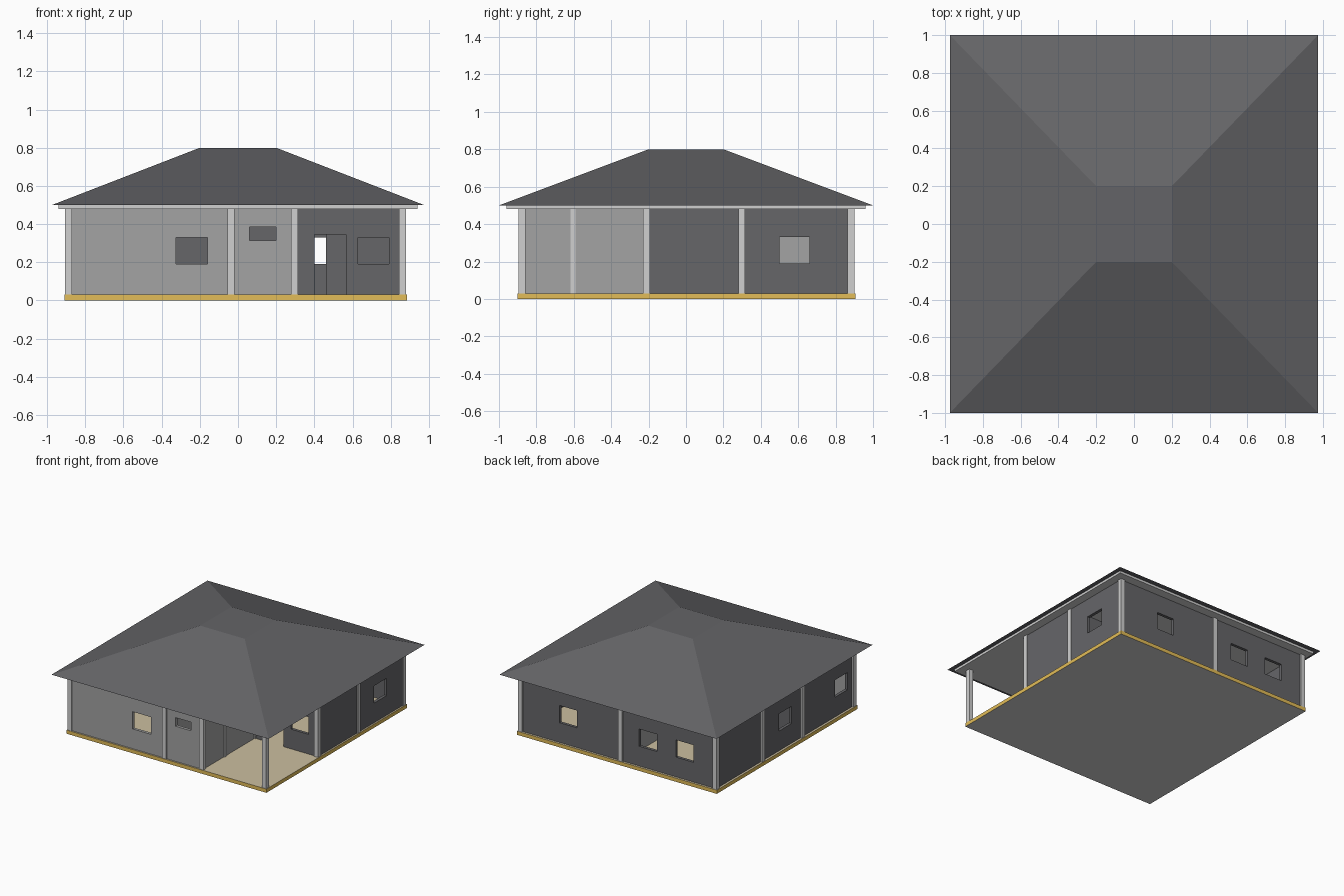
import bpy, bmesh
from mathutils import Vector

if "Cube" in bpy.data.objects:
    bpy.data.objects.remove(bpy.data.objects["Cube"])


def mat(name, r, g, b):
    m = bpy.data.materials.new(name)
    lin = [((c / 255 + 0.055) / 1.055) ** 2.4 for c in (r, g, b)]
    m.diffuse_color = (*lin, 1)
    m.use_nodes = True
    m.node_tree.nodes["Principled BSDF"].inputs["Base Color"].default_value = m.diffuse_color
    return m


ROOF = mat("slate_grey", 100, 100, 103)
DARK = mat("dark_grey_wall", 102, 102, 105)
LIGHT = mat("mid_grey_wall", 163, 163, 163)
POST = mat("pale_grey_trim", 208, 208, 208)
GOLD = mat("ochre_edge", 226, 188, 88)
FLOOR = mat("tan_floor", 204, 191, 160)
UNDER = mat("pale_underside", 208, 208, 208)


def finish(name, bm, *mats):
    bmesh.ops.recalc_face_normals(bm, faces=bm.faces[:])
    me = bpy.data.meshes.new(name)
    bm.to_mesh(me)
    bm.free()
    for m in mats:
        me.materials.append(m)
    ob = bpy.data.objects.new(name, me)
    bpy.context.scene.collection.objects.link(ob)
    return ob


def box(name, x0, x1, y0, y1, z0, z1, *mats):
    bm = bmesh.new()
    bmesh.ops.create_cube(bm, size=1)
    for v in bm.verts:
        v.co = Vector((x1 if v.co.x > 0 else x0,
                       y1 if v.co.y > 0 else y0,
                       z1 if v.co.z > 0 else z0))
    return finish(name, bm, *mats)


FLOOR_Z, TOP_Z = 0.03, 0.48
T = 0.024  # wall thickness


def wall(name, axis, pos, a0, a1, m, holes=()):
    """Wall along an axis, centred on pos; holes are (start, end, bottom, top)."""
    us = sorted({a0, a1, *[h[0] for h in holes], *[h[1] for h in holes]})
    zs = sorted({FLOOR_Z, TOP_Z, *[h[2] for h in holes], *[h[3] for h in holes]})
    bm = bmesh.new()

    def pt(u, z):
        return (u, pos - T / 2, z) if axis == "x" else (pos - T / 2, u, z)

    grid = [[bm.verts.new(pt(u, z)) for z in zs] for u in us]
    for i in range(len(us) - 1):
        for j in range(len(zs) - 1):
            cu, cz = (us[i] + us[i + 1]) / 2, (zs[j] + zs[j + 1]) / 2
            if any(h[0] < cu < h[1] and h[2] < cz < h[3] for h in holes):
                continue
            bm.faces.new((grid[i][j], grid[i + 1][j], grid[i + 1][j + 1], grid[i][j + 1]))
    ext = bmesh.ops.extrude_face_region(bm, geom=bm.faces[:], use_keep_orig=True)
    off = Vector((0, T, 0)) if axis == "x" else Vector((T, 0, 0))
    for g in ext["geom"]:
        if isinstance(g, bmesh.types.BMVert):
            g.co += off
    loose = [v for v in bm.verts if not v.link_faces]
    bmesh.ops.delete(bm, geom=loose, context="VERTS")
    return finish(name, bm, m)


def window(a, b):
    return (a, b, 0.19, 0.33)


# Base slab: ochre edge, tan floor, pale underside
base = box("base_slab", -0.91, 0.885, -0.90, 0.905, 0, FLOOR_Z, GOLD, FLOOR, UNDER)
for p in base.data.polygons:
    p.material_index = 1 if p.normal.z > 0.5 else 2 if p.normal.z < -0.5 else 0

# Outer walls
wall("front_wall", "x", -0.875, -0.875, 0.29, LIGHT,
     [window(-0.325, -0.16), (0.06, 0.20, 0.315, 0.385)])
wall("back_wall", "x", 0.875, -0.875, 0.855, DARK,
     [window(-0.69, -0.53), window(-0.36, -0.20), window(0.36, 0.515)])
wall("left_wall", "y", -0.88, -0.875, 0.875, DARK,
     [window(-0.80, -0.64), window(-0.08, 0.08)])
wall("right_wall", "y", 0.86, -0.21, 0.875, DARK, [window(0.50, 0.66)])

# Porch walls
wall("porch_side_wall", "y", 0.295, -0.875, -0.21, LIGHT)
wall("middle_wall", "x", -0.21, -0.87, 0.855, DARK,
     [(0.40, 0.565, FLOOR_Z, 0.345), window(0.63, 0.79)])

# Inner partitions
wall("rear_partition", "x", 0.30, -0.87, 0.85, DARK, [(0.30, 0.46, FLOOR_Z, 0.345)])
wall("front_room_partition", "y", -0.037, -0.865, -0.22, LIGHT)
wall("rear_room_partition", "y", -0.037, 0.31, 0.865, LIGHT)

# Square posts standing slightly proud of the walls
posts = [(-0.887, -0.877), (-0.037, -0.877), (0.297, -0.877), (0.862, -0.877),
         (-0.887, -0.212), (-0.887, 0.298), (0.297, -0.212),
         (0.862, -0.212), (0.862, 0.298),
         (-0.887, 0.882), (-0.037, 0.882), (0.862, 0.882)]
H = 0.0185
for i, (x, y) in enumerate(posts):
    box(f"post_{i + 1}", x - H, x + H, y - H, y + H, FLOOR_Z, TOP_Z, POST)
box("porch_wall_post", 0.28, 0.314, -0.618, -0.591, FLOOR_Z, TOP_Z, POST)

# Ceiling board under the eaves
box("ceiling_board", -0.94, 0.94, -0.96, 0.96, TOP_Z, 0.499, POST)

# Hipped roof with a small flat top
roof = box("roof", -0.975, 0.975, -1, 1, 0.5, 0.8, ROOF)
for v in roof.data.vertices:
    if v.co.z > 0.6:
        v.co.x = 0.2 if v.co.x > 0 else -0.2
        v.co.y = 0.2 if v.co.y > 0 else -0.2
